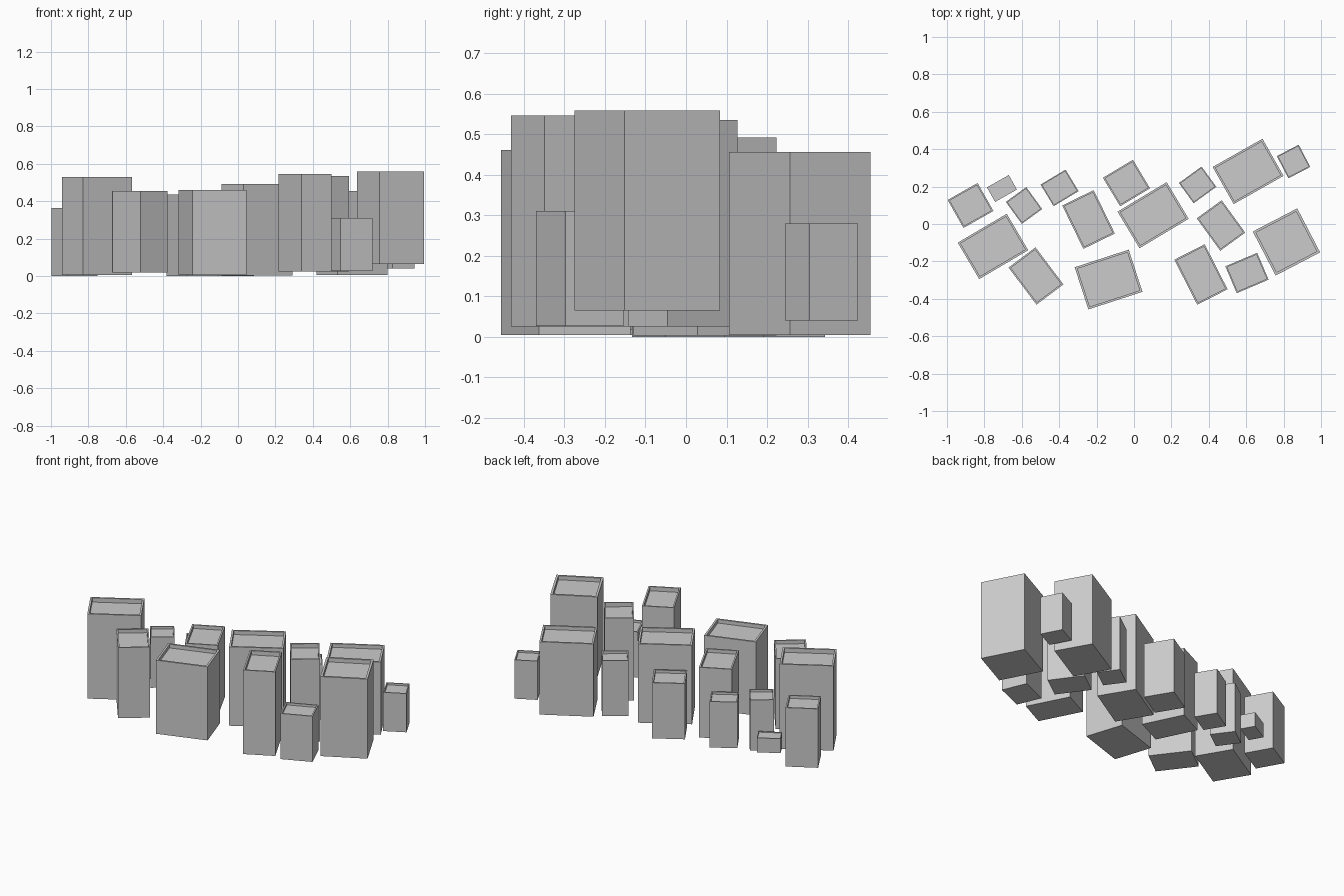
import bpy, bmesh
from math import radians

# Tower blocks: x, y, width, depth, rotation (deg), base z, roof z
TOWERS = [
    (-.874, .099, .184, .172, 29.5, 0, .365),
    (-.706, .190, .134, .089, 29.5, .06, .15),
    (-.588, .099, .135, .145, 36, .02, .335),
    (-.398, .193, .156, .135, 31, .02, .305),
    (-.243, .024, .187, .258, 26, 0, .435),
    (-.040, .219, .187, .178, 31, 0, .345),
    (.102, .047, .306, .228, 31, .003, .492),
    (.340, .209, .150, .134, 36, .025, .37),
    (.610, .281, .306, .228, 29.5, .005, .456),
    (.853, .334, .132, .134, 27.5, .04, .28),
    (.465, -.008, .165, .214, 36, .025, .535),
    (.815, -.096, .268, .265, 27.5, .065, .558),
    (.604, -.262, .185, .156, 23, .027, .31),
    (.358, -.270, .182, .270, 27, .025, .546),
    (-.136, -.297, .304, .237, 18, .005, .461),
    (-.524, -.278, .180, .248, 37, .018, .455),
    (-.754, -.120, .304, .226, 30.5, .005, .53),
]


def tower(x, y, w, d, angle, z0, z1):
    h = z1 - z0
    bm = bmesh.new()
    bmesh.ops.create_cube(bm, size=1)
    for v in bm.verts:
        v.co = (v.co.x * w, v.co.y * d, (v.co.z + .5) * h)
    # Sunken roof behind a thin parapet
    roof = max(bm.faces, key=lambda f: f.calc_center_median().z)
    bmesh.ops.inset_region(bm, faces=[roof], thickness=.07 * min(w, d))
    walls = bmesh.ops.extrude_face_region(bm, geom=[roof])
    floor = [g for g in walls["geom"] if isinstance(g, bmesh.types.BMVert)]
    bmesh.ops.translate(bm, verts=floor, vec=(0, 0, -.05 * h))
    if roof.is_valid:
        bmesh.ops.delete(bm, geom=[roof], context="FACES_ONLY")
    bmesh.ops.recalc_face_normals(bm, faces=bm.faces)
    mesh = bpy.data.meshes.new("tower_block")
    bm.to_mesh(mesh)
    bm.free()
    ob = bpy.data.objects.new("tower_block", mesh)
    ob.location = (x, y, z0)
    ob.rotation_euler.z = radians(angle)
    bpy.context.collection.objects.link(ob)


for t in TOWERS:
    tower(*t)
